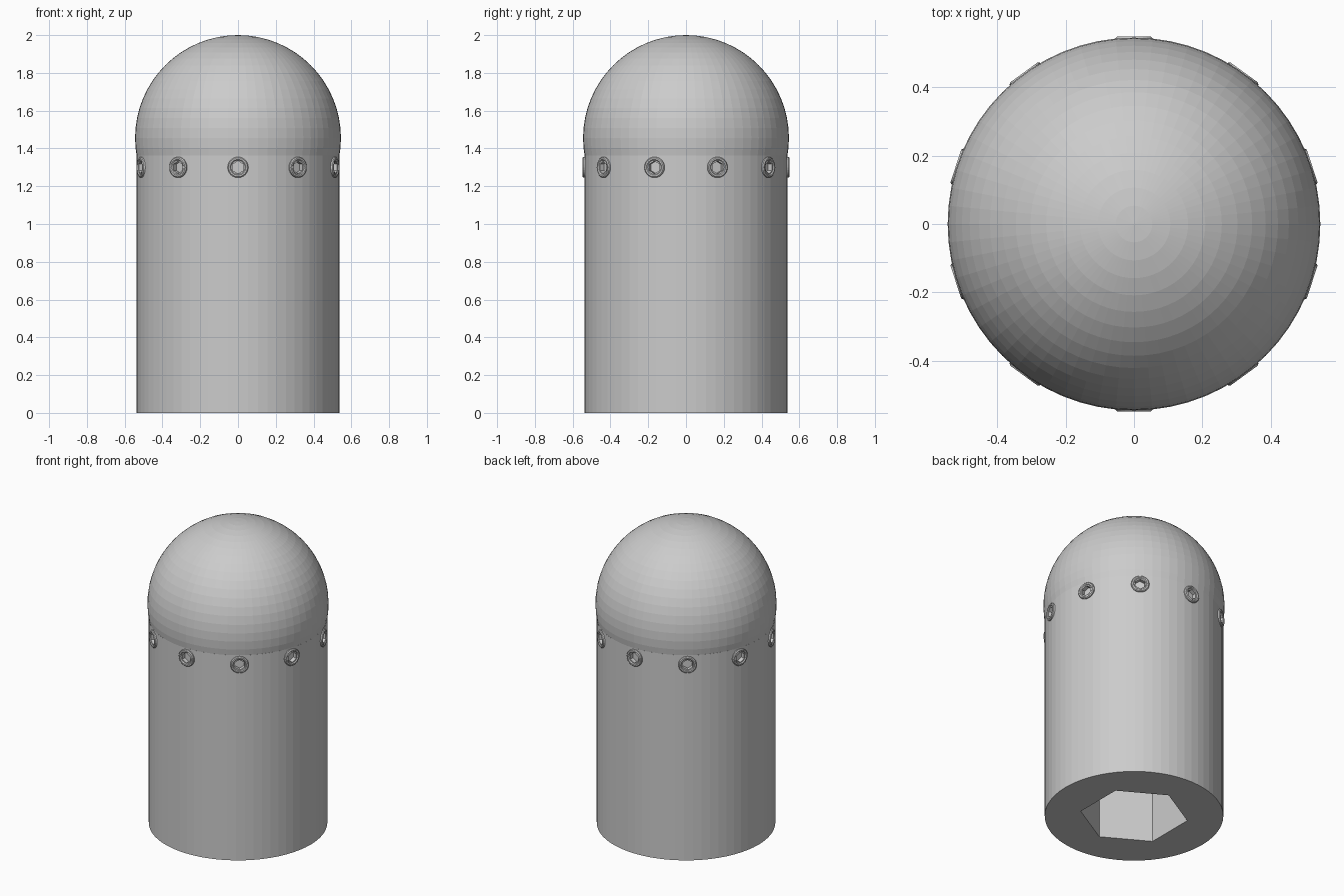
import bpy, bmesh
from math import pi, cos, sin
from mathutils import Matrix, Vector

if "Cube" in bpy.data.objects:
    bpy.data.objects.remove(bpy.data.objects["Cube"])

R, TOP, BOLT_Z = 0.537, 1.362, 1.30
SPHERE_R, BOLT_COUNT, SOCKET_DEPTH = 0.545, 10, 0.8


def finish(bm, name):
    bmesh.ops.recalc_face_normals(bm, faces=bm.faces[:])
    mesh = bpy.data.meshes.new(name)
    bm.to_mesh(mesh)
    bm.free()
    ob = bpy.data.objects.new(name, mesh)
    bpy.context.collection.objects.link(ob)
    return ob


def prism(bm, sides, radius, depth, matrix):
    bmesh.ops.create_cone(bm, cap_ends=True, segments=sides, radius1=radius,
                          radius2=radius, depth=depth, matrix=matrix)


def bolt_matrix(k):
    # local z points outward, local y stays up
    a = -pi / 2 + k * 2 * pi / BOLT_COUNT
    return (Matrix.Translation((0, 0, BOLT_Z)) @ Matrix.Rotation(a + pi / 2, 4, 'Z')
            @ Matrix.Rotation(pi / 2, 4, 'X'))


# Cylindrical body
bm = bmesh.new()
prism(bm, 64, R, TOP, Matrix.Translation((0, 0, TOP / 2)))
body = finish(bm, "body")

# Cutter: hexagonal socket in the base and round holes for the bolts
bm = bmesh.new()
prism(bm, 6, 0.325, SOCKET_DEPTH * 2, Matrix.Identity(4))
for k in range(BOLT_COUNT):
    prism(bm, 24, 0.046, 0.12, bolt_matrix(k) @ Matrix.Translation((0, 0, R)))
cutter = finish(bm, "body_cutter")
cutter.hide_render = True
cutter.hide_viewport = True
mod = body.modifiers.new("holes", 'BOOLEAN')
mod.operation, mod.solver, mod.object = 'DIFFERENCE', 'EXACT', cutter

# Domed cap, trimmed where it meets the body
bm = bmesh.new()
bmesh.ops.create_uvsphere(bm, u_segments=64, v_segments=32, radius=SPHERE_R,
                          matrix=Matrix.Translation((0, 0, 2 - SPHERE_R)))
bmesh.ops.bisect_plane(bm, geom=bm.verts[:] + bm.edges[:] + bm.faces[:],
                       plane_co=(0, 0, TOP - 0.002), plane_no=(0, 0, 1), clear_inner=True)
finish(bm, "dome")

# Socket-head bolts: ring profile (radius, distance from axis, is hexagonal)
PROFILE = [(0.055, 0.525, 0), (0.055, 0.543, 0), (0.050, 0.548, 0), (0.042, 0.548, 0),
           (0.037, 0.543, 0), (0.033, 0.543, 1), (0.033, 0.515, 1)]
N = 24
bm = bmesh.new()
for k in range(BOLT_COUNT):
    m = bolt_matrix(k)
    rings = []
    for r, h, is_hex in PROFILE:
        ring = []
        for i in range(N):
            t = 2 * pi * i / N
            q = r * cos(pi / 6) / cos(t % (pi / 3) - pi / 6) if is_hex else r
            ring.append(bm.verts.new(m @ Vector((q * sin(t), q * cos(t), h))))
        rings.append(ring)
    for a, b in zip(rings, rings[1:]):
        for i in range(N):
            j = (i + 1) % N
            bm.faces.new((a[i], a[j], b[j], b[i]))
    bm.faces.new(rings[-1])
finish(bm, "bolts")
